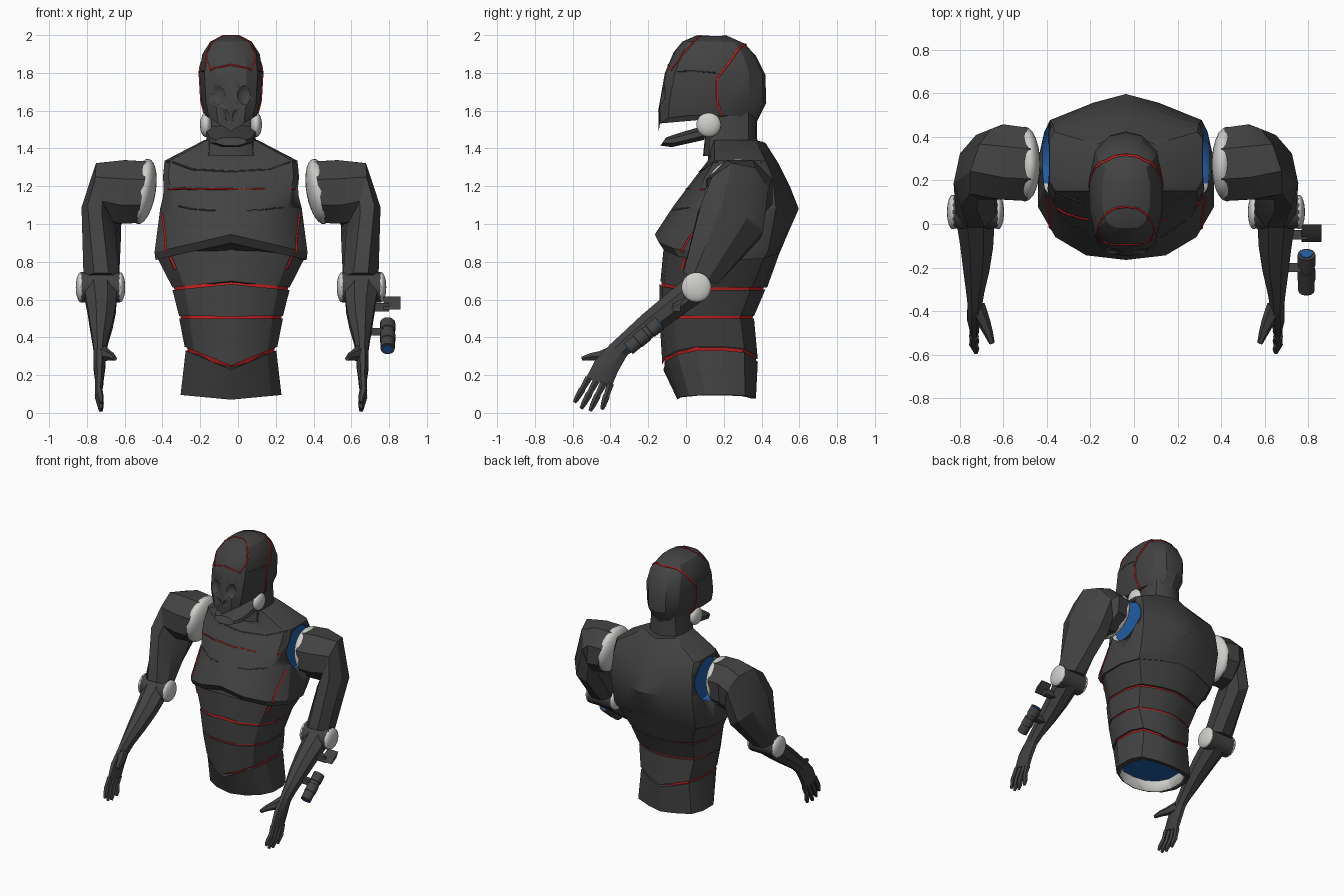
import bpy, bmesh, math
from mathutils import Vector, Matrix
from mathutils.bvhtree import BVHTree

if "Cube" in bpy.data.objects:
    bpy.data.objects.remove(bpy.data.objects["Cube"])

CX = -0.037  # body centre line
DARK, RED, BLUE, WHITE = range(4)
PALETTE = []
for name, col in (("dark_grey", (.055, .055, .055)), ("seam_red", (.60, .015, .015)),
                  ("lens_blue", (.015, .11, .38)), ("joint_white", (.62, .62, .60))):
    m = bpy.data.materials.new(name)
    m.diffuse_color = (*col, 1)
    m.use_nodes = True
    m.node_tree.nodes["Principled BSDF"].inputs["Base Color"].default_value = m.diffuse_color
    PALETTE.append(m)


def finish(name, bm, mat, side=1, angle=28):
    if side < 0:
        for v in bm.verts:
            v.co.x = 2 * CX - v.co.x
    bmesh.ops.recalc_face_normals(bm, faces=bm.faces)
    me = bpy.data.meshes.new(name)
    for f in bm.faces:
        f.material_index = mat
        f.smooth = True
    bm.to_mesh(me)
    bm.free()
    for p in PALETTE:
        me.materials.append(p)
    me.set_sharp_from_angle(angle=math.radians(angle))
    ob = bpy.data.objects.new(name, me)
    bpy.context.collection.objects.link(ob)
    return ob


def loft(name, rings, mat=DARK, side=1, angle=28):
    bm = bmesh.new()
    vs = [[bm.verts.new(p) for p in r] for r in rings]
    n = len(vs[0])
    for a, b in zip(vs, vs[1:]):
        for i in range(n):
            bm.faces.new((a[i], a[(i + 1) % n], b[(i + 1) % n], b[i]))
    bm.faces.new(vs[0])
    bm.faces.new(vs[-1])
    return finish(name, bm, mat, side, angle)


def oval(c, u, v, n=8):
    c, u, v = Vector(c), Vector(u), Vector(v)
    k = 1 / math.cos(math.pi / n)
    ang = [2 * math.pi * (i + .5) / n for i in range(n)]
    return [c + k * (u * math.cos(t) + v * math.sin(t)) for t in ang]


def tube(name, pts, radii, n=6, mat=DARK, side=1):
    pts = [Vector(p) for p in pts]
    rings = []
    for i, (p, r) in enumerate(zip(pts, radii)):
        d = (pts[min(i + 1, len(pts) - 1)] - pts[max(i - 1, 0)]).normalized()
        ref = Vector((1, 0, 0)) if abs(d.x) < .9 else Vector((0, 1, 0))
        u = d.cross(ref).normalized()
        rings.append(oval(p, u * r, d.cross(u) * r, n))
    return loft(name, rings, mat, side)


# half outlines, front to back, in unit width and depth
BODY = [(0, 0), (.45, .03), (.8, .15), (1, .35), (1, .65), (.85, .86), (.4, .96), (0, 1)]
TOP = [(0, 0), (.5, .03), (.92, .10), (1, .22), (1, .74), (.93, .82), (.4, .94), (0, 1)]
MID = BODY[:4] + TOP[4:]
SKULL = [(0, 0), (.5, .015), (.84, .10), (1, .32), (1, .62), (.85, .84), (.45, .97), (0, 1)]


def slab(zf, zs, zb, yf, yb, w, shape=BODY, k=1):
    """Body section: heights at front, side and back, front and back y, half width."""
    ym, half = (yf + yb) / 2, []
    for fx, fy in shape:
        z0 = zf if fy < .5 else zb
        half.append((fx * w * k, ym + (yf + (yb - yf) * fy - ym) * k, z0 + (zs - z0) * fx))
    return [(CX + x, y, z) for x, y, z in half] + [(CX - x, y, z) for x, y, z in half[-2:0:-1]]


def ball(name, c, r, tilt=0, mat=WHITE, side=1):
    bm = bmesh.new()
    M = Matrix.Translation(c) @ Matrix.Rotation(tilt, 4, 'Y') @ Matrix.Diagonal((*r, 1))
    bmesh.ops.create_uvsphere(bm, u_segments=24, v_segments=14, radius=1, matrix=M)
    return finish(name, bm, mat, side, 40)


def cut(ob, cutters):
    for c in cutters:
        mod = ob.modifiers.new("cut", 'BOOLEAN')
        mod.operation, mod.solver, mod.object = 'DIFFERENCE', 'EXACT', c
    dg = bpy.context.evaluated_depsgraph_get()
    me = bpy.data.meshes.new_from_object(ob.evaluated_get(dg))
    ob.modifiers.clear()
    ob.data = me
    for c in cutters:
        bpy.data.objects.remove(c)


def tree(ob):
    return BVHTree.FromPolygons([v.co.copy() for v in ob.data.vertices],
                                [tuple(p.vertices) for p in ob.data.polygons])


def seam(name, bvh, half, r=.007, mat=RED):
    """Thin mirrored line laid on a surface; points are relative to the centre line."""
    for s in (1, -1):
        cu = bpy.data.curves.new(name, 'CURVE')
        cu.dimensions, cu.bevel_depth, cu.bevel_resolution = '3D', r, 0
        pts = []
        for a, b in zip(half, half[1:]):
            for i in range(9):
                q = Vector(a).lerp(Vector(b), i / 8)
                pts.append(bvh.find_nearest(Vector((CX + s * q.x, q.y, q.z)))[0])
        sp = cu.splines.new('POLY')
        sp.points.add(len(pts) - 1)
        for p, q in zip(sp.points, pts):
            p.co = (*q, 1)
        cu.materials.append(PALETTE[mat])
        bpy.context.collection.objects.link(bpy.data.objects.new(name, cu))


# torso: stacked armour segments over a red core
hip = loft("hip_segment", [slab(.07, .095, .075, -.045, .37, .267), slab(.228, .33, .268, -.12, .38, .24)])
loft("waist_segment", [slab(.25, .35, .285, -.125, .38, .245), slab(.499, .501, .501, -.14, .36, .275)])
loft("belly_segment", [slab(.511, .513, .513, -.14, .36, .275), slab(.682, .65, .652, -.14, .42, .31)])
rib = loft("rib_segment", [slab(.698, .664, .665, -.135, .43, .31), slab(.91, .82, .86, -.115, .50, .39)])
loft("red_core", [slab(*a, k=.965) for a in ((.2, .3, .24, -.085, .37, .23), (.25, .35, .285, -.122, .38, .242),
                                             (.5, .5, .5, -.14, .36, .275), (.68, .65, .66, -.14, .42, .31),
                                             (.8, .75, .76, -.125, .45, .34))], RED)
chest = loft("chest_shell", [slab(*a) for a in (
    (.90, .81, .855, -.135, .50, .40), (.945, .85, .94, -.165, .535, .405), (1.09, 1.08, 1.08, -.07, .597, .375, MID),
    (1.25, 1.25, 1.2, .05, .55, .36, TOP), (1.335, 1.335, 1.32, .115, .49, .352, TOP),
    (1.41, 1.445, 1.43, .12, .42, .14, TOP))])
chest_bvh, rib_bvh = tree(chest), tree(rib)

# hollow underside and arm holes
well = loft("hip_well", [slab(-.05, -.05, -.05, -.03, .35, .25), slab(.17, .17, .17, -.05, .34, .215)], WHITE)
for p in well.data.polygons:
    if p.center.z > .15:
        p.material_index = BLUE
cut(hip, [well])
holes = []
for s in (1, -1):
    h = loft("arm_hole", [oval((x, .295, 1.17), (0, .152, 0), (0, 0, .155), 20) for x in (.287, .5)], WHITE, s)
    for p in h.data.polygons:
        if p.center.y > .3 or p.center.z < 1.05 or len(p.vertices) > 4:
            p.material_index = BLUE
    holes.append(h)
cut(chest, holes)

# chest seams
seam("chest_line", chest_bvh, [(0, .0, 1.185), (.2, .03, 1.18), (.36, .09, 1.185)], .005)
seam("lower_chest_line", chest_bvh, [(.08, -.06, 1.065), (.16, -.05, 1.07), (.29, .0, 1.1)], .004, DARK)
seam("collar_line", chest_bvh, [(0, .08, 1.27), (.2, .1, 1.285), (.34, .17, 1.33)], .005, DARK)
seam("side_chest_line", chest_bvh, [(.375, .12, 1.06), (.355, .015, .93), (.34, -.02, .85)], .007)
seam("side_rib_line", rib_bvh, [(.32, -.0, .83), (.29, -.02, .76)], .009)

# neck, jaw and head
loft("neck", [slab(1.36, 1.36, 1.40, .09, .385, .14, SKULL), slab(1.46, 1.46, 1.46, .1, .375, .13, SKULL),
              slab(1.6, 1.6, 1.6, .1, .375, .12, SKULL)])
loft("jaw", [oval((CX, y, z), (w, 0, 0), (0, .015, h), 8) for y, z, w, h in
             ((-.12, 1.437, .08, .022), (-.06, 1.443, .112, .036), (.11, 1.487, .135, .042))])
head = loft("head_shell", [slab(*a, SKULL) for a in (
    (1.49, 1.575, 1.54, -.145, .375, .138), (1.60, 1.65, 1.64, -.147, .425, .158),
    (1.80, 1.80, 1.79, -.112, .42, .167), (1.91, 1.90, 1.89, -.065, .37, .152),
    (1.965, 1.965, 1.955, -.02, .31, .11), (2.0, 1.995, 2.0, .06, .21, .05))])
hb = tree(head)
cut(head, [ball("socket", (CX + s * .077, -.15, 1.69), (.05, .045, .062), 0, DARK) for s in (1, -1)]
    + [ball("nose_gap", (CX + s * .02, -.15, 1.575), (.012, .015, .035), s * .25, DARK) for s in (1, -1)])
seam("forehead_line", hb, [(0, -.1, 1.845), (.11, -.08, 1.815), (.145, -.03, 1.89), (.115, .03, 1.96),
                           (.06, .07, 2.0), (0, .08, 2.0)], .005)
seam("rear_helmet_line", hb, [(0, .33, 1.96), (.1, .29, 1.94), (.15, .24, 1.87), (.17, .165, 1.77),
                              (.16, .165, 1.66), (.13, .19, 1.56)], .007)
seam("brow_line", hb, [(.15, -.05, 1.81), (.17, .05, 1.81), (.17, .16, 1.8)], .003, DARK)

# arms, mirrored across the centre line
for s, tag in ((1, "right"), (-1, "left")):
    ball(tag + "_jaw_joint", (CX + .133, .12, 1.525), (.031, .065, .065), side=s)
    ball(tag + "_shoulder_joint", (.428, .275, 1.172), (.066, .172, .175), -.17, side=s)
    loft(tag + "_upper_arm", [oval(*a) for a in (
        ((.43, .275, 1.168), (0, .168, 0), (-.03, 0, .163)), ((.535, .285, 1.17), (-.01, .172, 0), (-.01, 0, .168)),
        ((.612, .275, 1.155), (-.05, .15, -.03), (.045, .03, .155)), ((.65, .235, 1.01), (-.035, .165, -.07), (.09, .02, .05)),
        ((.65, .075, .71), (0, .09, -.03), (.094, 0, 0)))], side=s)
    loft(tag + "_elbow", [oval((x, .055, .665), (0, .076, 0), (0, 0, .078), 14) for x in (.55, .76)], side=s)
    for x in (.55, .758):
        ball(tag + "_elbow_joint", (x, .055, .665), (.027, .079, .079), side=s)
    loft(tag + "_forearm", [oval(*a) for a in (
        ((.655, .05, .66), (.09, 0, 0), (0, -.045, .06)), ((.648, -.09, .55), (.075, 0, 0), (0, -.042, .055)),
        ((.65, -.2, .465), (.06, 0, 0), (0, -.038, .05)), ((.655, -.3, .385), (.042, 0, 0), (0, -.032, .042)),
        ((.657, -.365, .325), (.032, 0, 0), (0, -.042, .033)))], side=s)
    loft(tag + "_palm", [oval(*a) for a in (
        ((.657, -.355, .335), (.032, 0, 0), (0, -.042, .033)), ((.66, -.42, .25), (.032, 0, 0), (0, -.06, .03)),
        ((.66, -.46, .165), (.021, 0, 0), (0, -.07, .018)))], side=s)
    for ky, kz, ty, tz in ((-.515, .185, -.59, .055), (-.475, .17, -.555, .022),
                           (-.435, .16, -.508, .01), (-.4, .155, -.445, .018)):
        a, b = Vector((.66, ky, kz)), Vector((.652, ty, tz))
        bend = Vector((.008, 0, 0))
        tube(tag + "_finger", [a, a.lerp(b, .42) + bend, a.lerp(b, .5) + bend, a.lerp(b, .8), b],
             (.019, .015, .018, .015, .009), side=s)
    tube(tag + "_thumb", [(.65, -.38, .32), (.615, -.45, .302), (.595, -.5, .298), (.578, -.548, .287)],
         (.036, .026, .019, .011), side=s)

# forearm gadget on one arm only
loft("gadget_box", [oval((.815, y, z), (.045, 0, 0), (0, .012, .018), 4) for y, z in ((-.015, .597), (-.07, .566))])
tube("gadget_stem", [(.68, -.05, .56), (.80, -.05, .56)], (.022, .022), 4)
tube("gadget_bracket", [(.67, -.2, .43), (.77, -.2, .43)], (.02, .02), 4)
a, b = Vector((.792, -.14, .475)), Vector((.792, -.305, .34))
tube("gadget_barrel", [a.lerp(b, t) for t in (0, .3, .31, .42, .43, .7, .71, 1)],
     (.04, .04, .036, .036, .04, .04, .037, .037), 14)
for p, q in ((a, a.lerp(b, -.02)), (b, b.lerp(a, -.02))):
    tube("gadget_lens", [p, q], (.026, .026), 14, BLUE)
